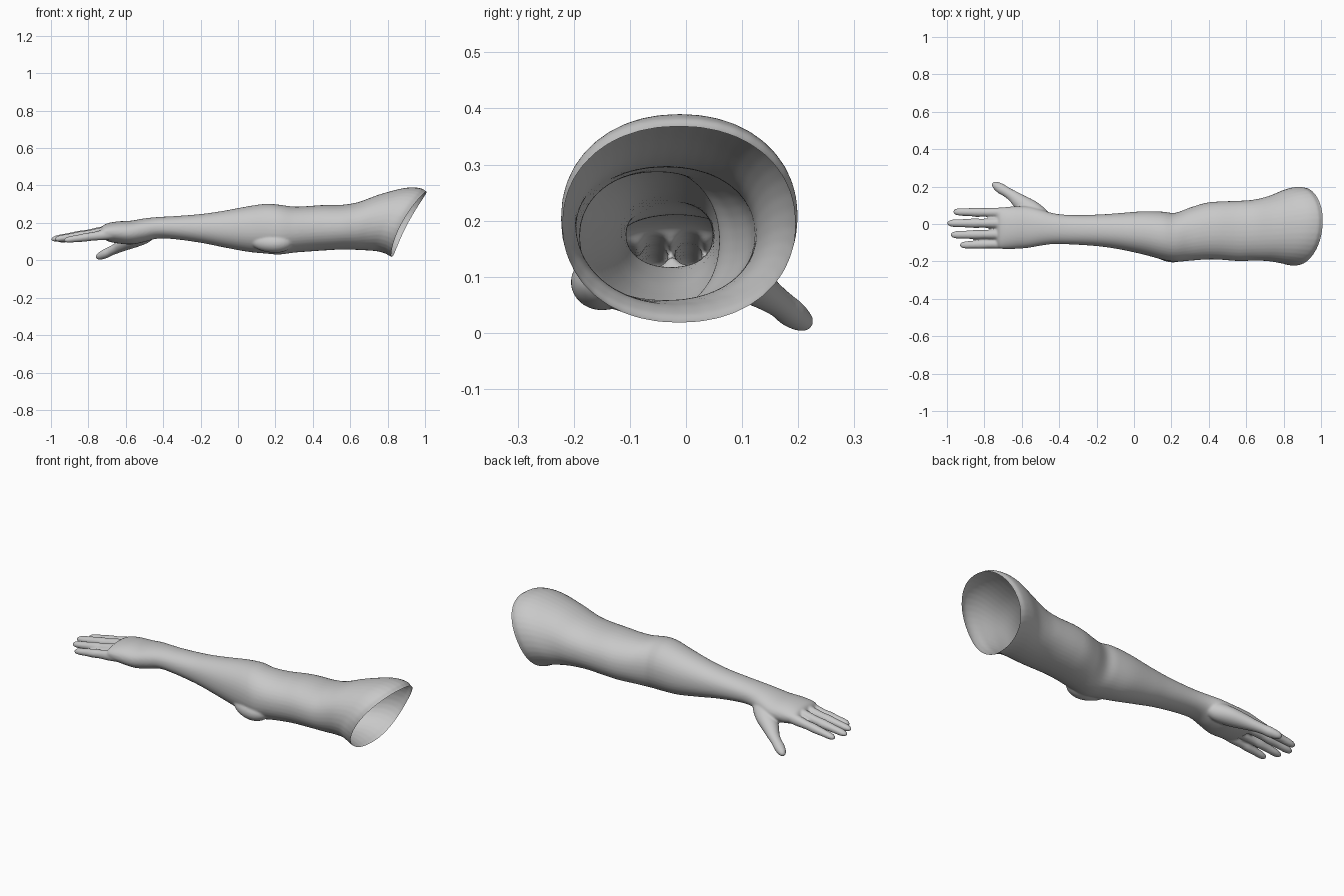
import bpy, bmesh, math
from mathutils import Vector

if "Cube" in bpy.data.objects:
    bpy.data.objects.remove(bpy.data.objects["Cube"])

bm = bmesh.new()


def catmull(a, b, c, d, t):
    return [0.5 * (2 * q + (r - p) * t + (2 * p - 5 * q + 4 * r - s) * t * t
                   + (3 * q - p - 3 * r + s) * t ** 3) for p, q, r, s in zip(a, b, c, d)]


def tube(stations, axis=None, power=2.0, n=40, steps=5):
    """Smooth closed loft through (x, y, z, half width, half height) stations."""
    s = [stations[0]] + list(stations) + [stations[-1]]
    pts = []
    for i in range(len(stations) - 1):
        pts += [catmull(*s[i:i + 4], k / steps) for k in range(steps)]
    pts.append(list(stations[-1]))
    rings = []
    for i, p in enumerate(pts):
        a, b = pts[max(i - 1, 0)], pts[min(i + 1, len(pts) - 1)]
        t = axis or (Vector(b[:3]) - Vector(a[:3])).normalized()
        side = t.cross(Vector((0, 0, 1))).normalized()
        up = side.cross(t)
        ring = []
        for k in range(n):
            u = 2 * math.pi * k / n
            c, d = math.cos(u), math.sin(u)
            c = math.copysign(abs(c) ** (2 / power), c)
            d = math.copysign(abs(d) ** (2 / power), d)
            ring.append(bm.verts.new(Vector(p[:3]) + side * c * max(p[3], .002)
                                     + up * d * max(p[4], .002)))
        rings.append(ring)
    for r0, r1 in zip(rings, rings[1:]):
        for k in range(n):
            bm.faces.new((r0[k], r0[(k + 1) % n], r1[(k + 1) % n], r1[k]))
    bm.faces.new(rings[0][::-1])
    bm.faces.new(rings[-1])


# Shoulder to palm: x, y min, y max, z min, z max
sections = [
    (.97, -.20, .19, .00, .35), (.90, -.22, .195, .018, .368), (.86, -.222, .199, .035, .385),
    (.80, -.21, .185, .048, .388), (.72, -.198, .15, .053, .355), (.64, -.196, .13, .056, .313),
    (.56, -.198, .124, .058, .297), (.45, -.19, .12, .052, .295), (.38, -.19, .112, .047, .29),
    (.30, -.196, .088, .041, .287), (.22, -.202, .06, .031, .297), (.15, -.19, .066, .036, .302),
    (.05, -.163, .068, .046, .288), (-.08, -.135, .058, .07, .264), (-.2, -.118, .05, .094, .247),
    (-.34, -.109, .048, .113, .236), (-.43, -.107, .057, .116, .231), (-.5, -.116, .078, .098, .224),
    (-.57, -.128, .094, .085, .212), (-.64, -.133, .094, .09, .208), (-.69, -.134, .09, .1, .2),
    (-.72, -.128, .083, .115, .187), (-.735, -.10, .06, .135, .165)]
tube([(x, (a + b) / 2, (c + d) / 2, (b - a) / 2, (d - c) / 2) for x, a, b, c, d in sections],
     Vector((-1, 0, 0)), 2.15)

# Fingers: tip x, root y, tip y, root z, tip z, radius
for tip, y0, y1, z0, z1, r in ((-.968, .06, .065, .155, .107, .024),
                               (-1.0, .005, .004, .162, .112, .025),
                               (-.982, -.054, -.058, .158, .112, .0245),
                               (-.932, -.104, -.113, .145, .107, .0235)):
    st = []
    for t, k in ((0, 1.1), (.25, 1.1), (.45, .95), (.58, 1.0), (.75, .88), (.88, .84),
                 (.95, .68), (.985, .4), (1, .1)):
        st.append((-.65 + (tip + .65) * t, y0 + (y1 - y0) * t,
                   z0 + (z1 - z0) * t, r * k, r * k * (1.15 - .3 * t)))
    tube(st, Vector((-1, 0, 0)))

# Thumb with its fleshy base
tube([(-.44, .01, .155, .02, .02), (-.49, .035, .14, .045, .045), (-.55, .073, .115, .054, .045),
      (-.605, .115, .088, .043, .036), (-.645, .147, .066, .032, .028),
      (-.68, .17, .05, .027, .025), (-.71, .188, .035, .028, .025),
      (-.738, .206, .022, .022, .02), (-.752, .216, .015, .013, .012), (-.757, .22, .012, .003, .003)])
# Elbow point
tube([(.29, -.13, .10, .01, .01), (.26, -.145, .095, .045, .04), (.20, -.15, .09, .055, .05),
      (.12, -.135, .095, .04, .04), (.05, -.11, .11, .01, .01)])

me = bpy.data.meshes.new("arm")
bmesh.ops.recalc_face_normals(bm, faces=bm.faces)
bm.to_mesh(me)
bm.free()
arm = bpy.data.objects.new("arm", me)
bpy.context.collection.objects.link(arm)
bpy.context.view_layer.objects.active = arm
arm.select_set(True)

# Fuse the parts into one skin and soften the joins
m = arm.modifiers.new("fuse", 'REMESH')
m.mode = 'VOXEL'
m.voxel_size = .0055
bpy.ops.object.modifier_apply(modifier=m.name)
m = arm.modifiers.new("soften", 'SMOOTH')
m.factor, m.iterations = .5, 7
bpy.ops.object.modifier_apply(modifier=m.name)

# Open the shoulder end, then slant it to the armhole curve
bm = bmesh.new()
bm.from_mesh(arm.data)
bmesh.ops.bisect_plane(bm, geom=bm.verts[:] + bm.edges[:] + bm.faces[:], plane_co=(.9, 0, 0),
                       plane_no=(1, 0, 0), clear_outer=True)
for v in bm.verts:
    t = min(max((v.co.x - .55) / .35, 0), 1)
    y, z = v.co.y, v.co.z
    v.co.x += t * t * (3 - 2 * t) * (.82 + .2 * z + .85 * z * z + .08 * y - .9)
bm.to_mesh(arm.data)
bm.free()

skin = bpy.data.materials.new("plain grey")
skin.diffuse_color = (.58, .58, .58, 1)
skin.use_nodes = True
skin.node_tree.nodes["Principled BSDF"].inputs["Base Color"].default_value = skin.diffuse_color
arm.data.materials.clear()
arm.data.materials.append(skin)
bpy.ops.object.shade_smooth()
